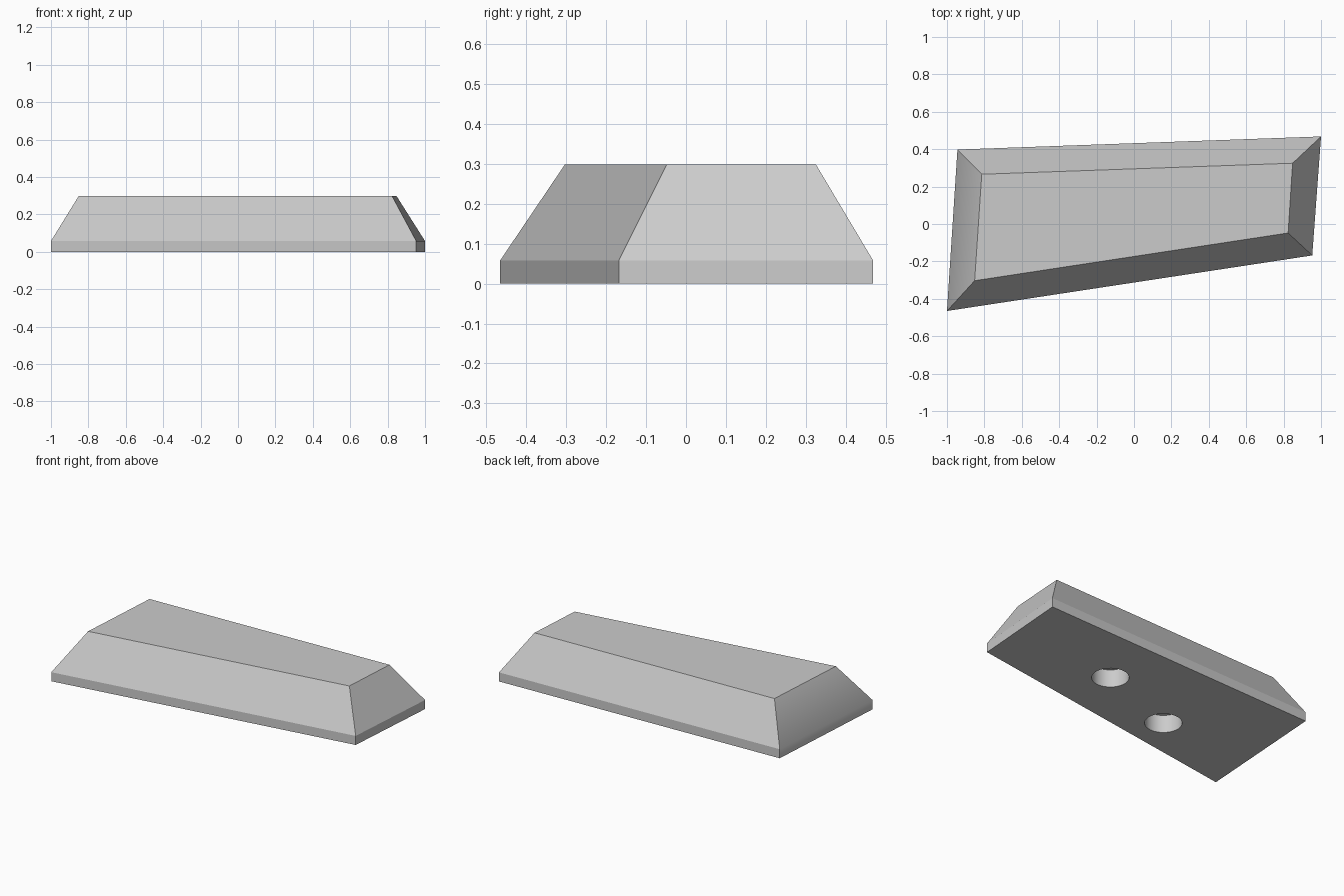
import bpy
import bmesh

if "Cube" in bpy.data.objects:
    bpy.data.objects.remove(bpy.data.objects["Cube"], do_unlink=True)

BAND, HEIGHT = 0.058, 0.298
HOLE_RADIUS, HOLE_DEPTH = 0.107, 0.112
BASE = [(-1, -0.465), (0.953, -0.168), (1, 0.468), (-0.944, 0.398)]
TOP = [(-0.852, -0.303), (0.824, -0.048), (0.848, 0.325), (-0.814, 0.266)]
HOLES = [(0.228, 0.062), (-0.337, -0.141)]

# Single grey material
grey = bpy.data.materials.new("light grey")
grey.use_nodes = True
color = (0.6, 0.6, 0.6, 1)
grey.diffuse_color = color
grey.node_tree.nodes["Principled BSDF"].inputs["Base Color"].default_value = color


def make_object(name, bm):
    bmesh.ops.recalc_face_normals(bm, faces=bm.faces)
    mesh = bpy.data.meshes.new(name)
    bm.to_mesh(mesh)
    bm.free()
    mesh.materials.append(grey)
    obj = bpy.data.objects.new(name, mesh)
    bpy.context.collection.objects.link(obj)
    return obj


# Body: skewed slab with an upright band and sloped sides
bm = bmesh.new()
rings = [[bm.verts.new((x, y, z)) for x, y in outline]
         for outline, z in ((BASE, 0), (BASE, BAND), (TOP, HEIGHT))]
bm.faces.new(reversed(rings[0]))
bm.faces.new(rings[-1])
for low, high in zip(rings, rings[1:]):
    for i in range(4):
        j = (i + 1) % 4
        face = bm.faces.new((low[i], low[j], high[j], high[i]))
        face.smooth = i == 3  # the wide end blends softly into its band
body = make_object("wedge_body", bm)

# Two blind round holes in the underside
for x, y in HOLES:
    bm = bmesh.new()
    bmesh.ops.create_cone(bm, cap_ends=True, segments=48, radius1=HOLE_RADIUS,
                          radius2=HOLE_RADIUS, depth=2 * HOLE_DEPTH)
    for face in bm.faces:
        face.smooth = len(face.verts) == 4
    cutter = make_object("hole_cutter", bm)
    cutter.location = (x, y, 0)
    cutter.hide_render = True
    bpy.context.view_layer.update()

    cut = body.modifiers.new("hole", "BOOLEAN")
    cut.operation = "DIFFERENCE"
    cut.solver = "EXACT"
    cut.object = cutter
    bpy.context.view_layer.objects.active = body
    bpy.ops.object.modifier_apply(modifier=cut.name)
    bpy.data.objects.remove(cutter, do_unlink=True)
